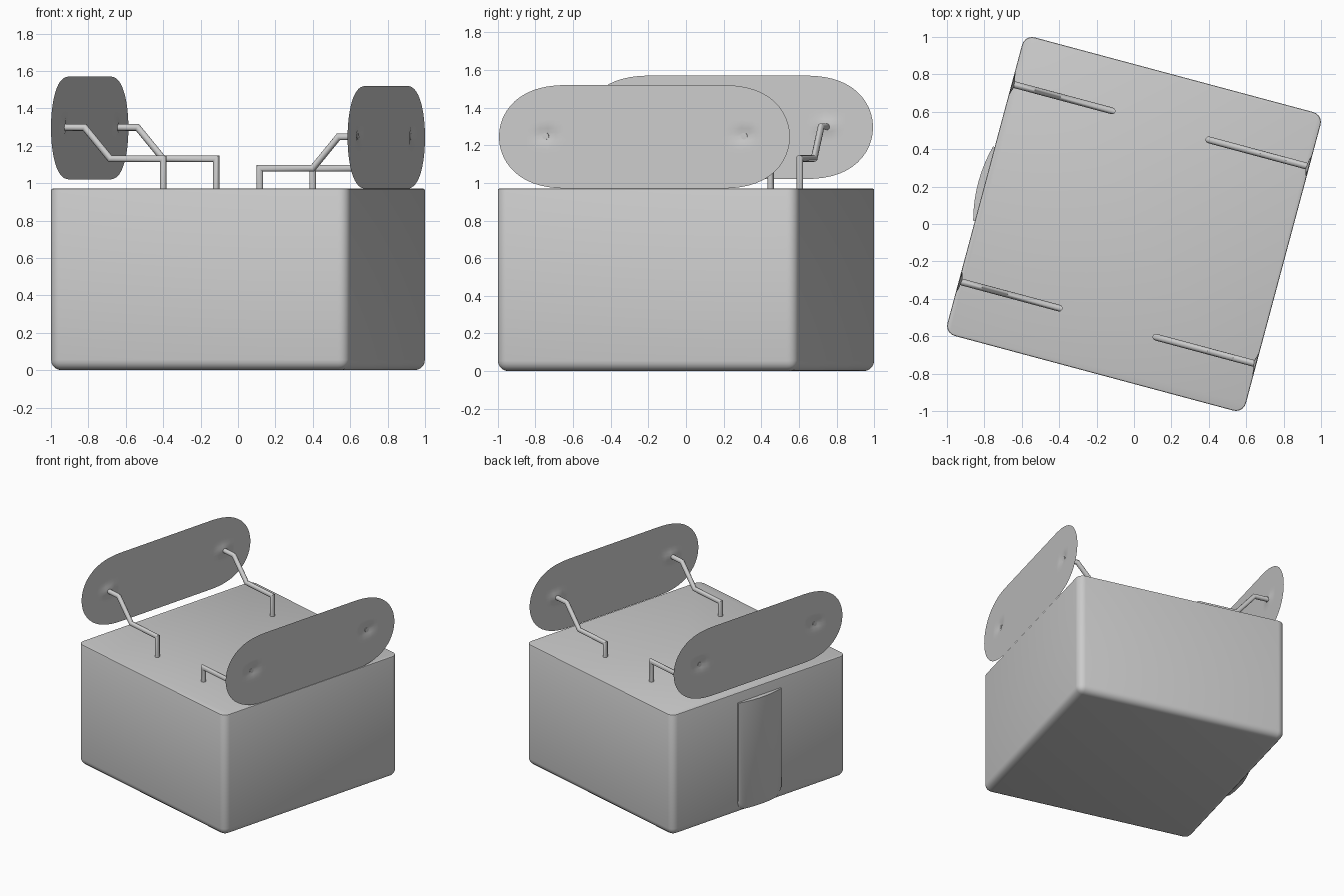
import bpy, bmesh, math
from mathutils import Matrix, Vector

if "Cube" in bpy.data.objects:
    bpy.data.objects.remove(bpy.data.objects["Cube"])

TURN = math.radians(-15)  # the whole model is turned about z


def finish(bm, name, angle=35):
    bmesh.ops.recalc_face_normals(bm, faces=bm.faces)
    me = bpy.data.meshes.new(name)
    bm.to_mesh(me)
    bm.free()
    ob = bpy.data.objects.new(name, me)
    bpy.context.collection.objects.link(ob)
    ob.rotation_euler.z = TURN
    bpy.ops.object.select_all(action='DESELECT')
    bpy.context.view_layer.objects.active = ob
    ob.select_set(True)
    bpy.ops.object.shade_smooth_by_angle(angle=math.radians(angle))
    return ob


# body: box with rounded sides and bottom, crisp top
def body():
    h, top = 0.826, 0.97
    bm = bmesh.new()
    bmesh.ops.create_cube(bm, size=1, matrix=Matrix.Translation((0, 0, top / 2))
                          @ Matrix.Diagonal((2 * h, 2 * h, top, 1)))
    edges = [e for e in bm.edges if min(v.co.z for v in e.verts) < 0.1]
    bmesh.ops.bevel(bm, geom=edges, offset=0.055, segments=5, profile=0.5, affect='EDGES')
    rim = [e for e in bm.edges if all(v.co.z > top - 1e-4 for v in e.verts)]
    bmesh.ops.bevel(bm, geom=rim, offset=0.008, segments=2, profile=0.5, affect='EDGES')
    finish(bm, "body", 40)


# bulging panel on the left face, lower corners rounded
def side_panel():
    w, z0, z1, r, bulge = 0.205, 0.03, 0.89, 0.06, 0.036
    bm = bmesh.new()
    n = 16
    cols = []
    for i in range(n + 1):
        y = -w * math.cos(math.pi * i / n)
        e = max(0, abs(y) - (w - r))
        low = z0 + r - math.sqrt(max(0, r * r - e * e))
        x = -0.826 - bulge * (0.25 + 0.75 * (1 - (y / w) ** 2))
        zs = [low, low + 0.03, z1]
        xs = [x + 0.012, x, x]
        col = [(-0.80, y, low)] + [(a, y, b) for a, b in zip(xs, zs)] + [(-0.80, y, z1)]
        cols.append([bm.verts.new(c) for c in col])
    for a, b in zip(cols, cols[1:]):
        for j in range(5):
            k = (j + 1) % 5
            bm.faces.new((a[j], a[k], b[k], b[j]))
    bm.faces.new(cols[0])
    bm.faces.new(cols[-1])
    finish(bm, "side_panel")


# pad: thin rounded sheet, dimpled where the arms meet it
def pad(side, lift):
    half, height, straight = 0.80, 0.275, 0.40
    x0, y0, z0 = side * 0.823, -side * 0.008, 1.245 + lift
    ends = [straight + (half - straight) * math.sin(math.pi / 2 * i / 14) for i in range(15)]
    mid = [-straight + 2 * straight * i / 32 for i in range(1, 32)]
    cols = [-s for s in reversed(ends)] + mid + ends
    bm = bmesh.new()
    grid = []
    for s in cols:
        t = max(0, (abs(s) - straight) / (half - straight))
        h = height * math.sqrt(max(0, 1 - t ** 2.6))
        col = []
        for j in range(25):
            z = h * (j / 12 - 1)
            d = math.hypot(abs(s) - 0.546, z - 0.008)
            dent = 0.022 * max(0, 1 - d / 0.065) ** 1.5
            col.append(bm.verts.new((x0 - side * dent, y0 + s, z0 + z)))
        grid.append(col)
    for a, b in zip(grid, grid[1:]):
        for j in range(24):
            bm.faces.new((a[j], a[j + 1], b[j + 1], b[j]))
    bmesh.ops.remove_doubles(bm, verts=bm.verts, dist=1e-5)
    return finish(bm, "right_pad" if side > 0 else "left_pad", 60)


# arm: bent round tube from the body top to a pad, with mitred joints
def arm(side, y, lift, name):
    r, n = 0.018, 12
    path = [Vector((side * u, y, z)) for u, z in
            ((0.27, 0.94), (0.27, 1.08 + lift), (0.563, 1.08 + lift),
             (0.705, 1.248 + lift), (0.815, 1.248 + lift))]
    bm = bmesh.new()
    rings = []
    for i, p in enumerate(path):
        d1 = (p - path[i - 1]).normalized() if i else (path[1] - p).normalized()
        d2 = (path[i + 1] - p).normalized() if i < len(path) - 1 else d1
        t = (d1 + d2).normalized()
        across = Vector((0, 1, 0))
        out = t.cross(across) / max(0.3, t.dot(d1))
        rings.append([bm.verts.new(p + r * (math.cos(a) * across + math.sin(a) * out))
                      for a in (2 * math.pi * k / n for k in range(n))])
    for a, b in zip(rings, rings[1:]):
        for k in range(n):
            m = (k + 1) % n
            bm.faces.new((a[k], a[m], b[m], b[k]))
    bm.faces.new(rings[0])
    bm.faces.new(rings[-1])
    finish(bm, name)


body()
side_panel()
for side, lift, label in ((1, 0.0, "right"), (-1, 0.05, "left")):
    pad(side, lift)
    arm(side, -side * 0.554, lift, label + "_arm_a")
    arm(side, side * 0.538, lift, label + "_arm_b")
